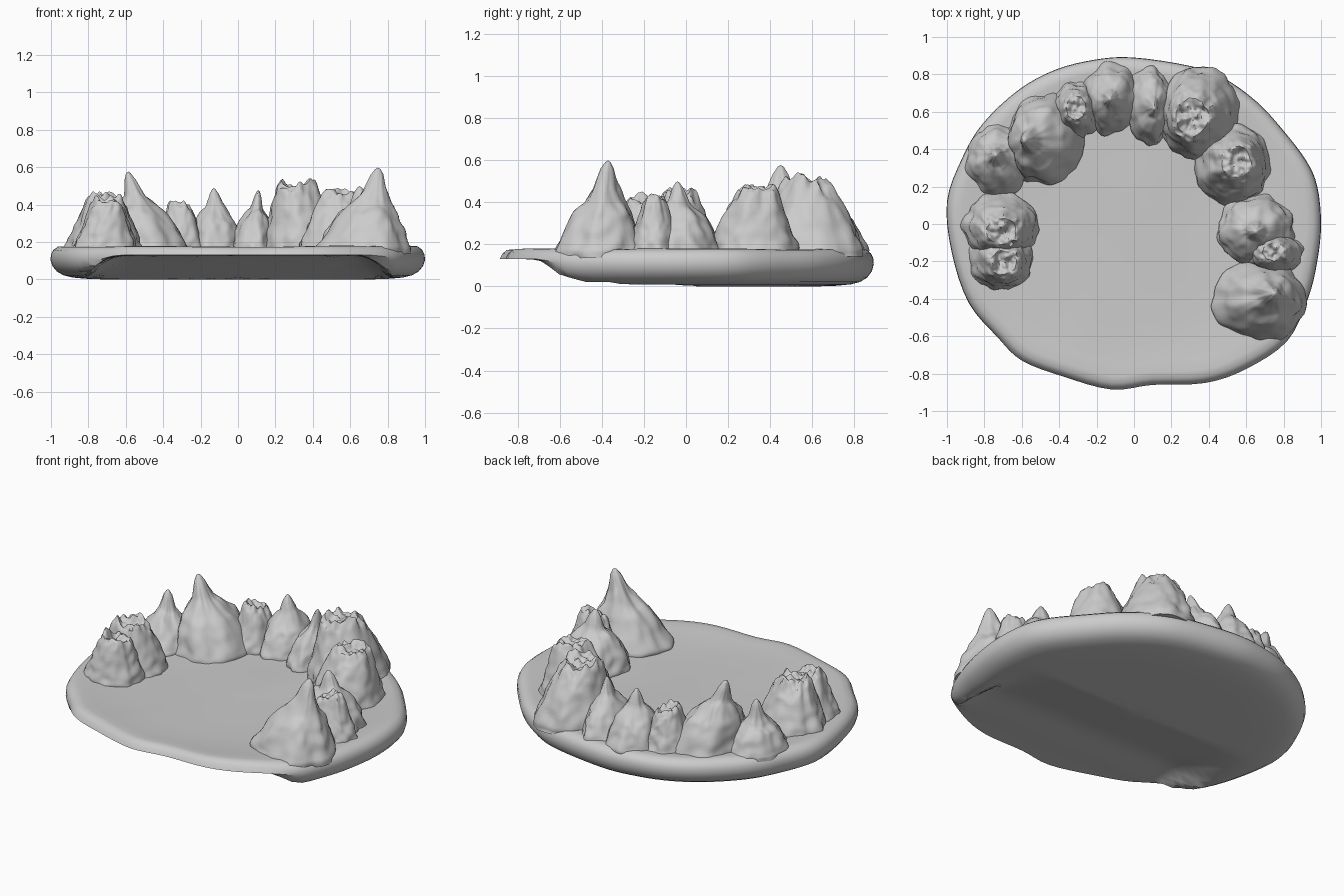
import bpy, bmesh, math
from mathutils import noise, Vector

if "Cube" in bpy.data.objects:
    bpy.data.objects.remove(bpy.data.objects["Cube"])


def clamp01(v):
    return max(0.0, min(1.0, v))


def smooth(a, b, v):
    t = clamp01((v - a) / (b - a))
    return t * t * (3 - 2 * t)


def sample(profile, steps):
    # linear resampling of (radius, height) pairs
    out = []
    for (r0, h0), (r1, h1) in zip(profile, profile[1:]):
        out += [(r0 + (r1 - r0) * i / steps, h0 + (h1 - h0) * i / steps) for i in range(steps)]
    return out


def loft(name, rings, first_pole=None, last_pole=None, angle=40):
    bm = bmesh.new()
    rows = [[bm.verts.new(p) for p in ring] for ring in rings]
    n = len(rows[0])
    for a, b in zip(rows, rows[1:]):
        for i in range(n):
            j = (i + 1) % n
            bm.faces.new((a[i], a[j], b[j], b[i]))
    for pole, row in ((first_pole, rows[0]), (last_pole, rows[-1])):
        if pole is not None:
            v = bm.verts.new(pole)
            for i in range(n):
                bm.faces.new((row[i], row[(i + 1) % n], v))
        else:
            bm.faces.new(row)
    bmesh.ops.recalc_face_normals(bm, faces=bm.faces)
    mesh = bpy.data.meshes.new(name)
    bm.to_mesh(mesh)
    bm.free()
    obj = bpy.data.objects.new(name, mesh)
    bpy.context.collection.objects.link(obj)
    bpy.ops.object.select_all(action='DESELECT')
    obj.select_set(True)
    bpy.context.view_layer.objects.active = obj
    bpy.ops.object.shade_smooth_by_angle(angle=math.radians(angle))
    return obj


# Base slab: irregular outline, rounded rim, thin lip at the front
outline = [(1, 0), (.98, .2), (.92, .34), (.79, .51), (.655, .655), (.48, .78), (.3, .845), (0, .89),
           (-.2, .88), (-.42, .825), (-.62, .715), (-.81, .535), (-.92, .35), (-1, .12), (-.975, -.15),
           (-.885, -.42), (-.73, -.605), (-.6, -.73), (-.38, -.815), (-.12, -.885), (.1, -.86),
           (.38, -.85), (.6, -.775), (.82, -.625), (.93, -.4), (.98, -.2)]
edge = []
for i in range(len(outline)):
    p = [Vector(outline[(i + k - 1) % len(outline)]) for k in range(4)]
    for s in range(4):
        t = s / 4
        edge.append(.5 * (2 * p[1] + (p[2] - p[0]) * t + (2 * p[0] - 5 * p[1] + 4 * p[2] - p[3]) * t * t
                          + (3 * p[1] - p[0] - 3 * p[2] + p[3]) * t ** 3))


def top_height(x, y, z):
    return z + .008 * noise.noise(Vector((x * 2, y * 2, 4)))


def under_height(x, y, z):
    rim = smooth(-.56, -.72, y)
    z = z + (max(z, .13) - z) * rim
    hollow = .125 * clamp01((.05 - y) / .48) * smooth(.88, .66, abs(x))
    return max(z, hollow)


rings = []
for s, z in [(.2, .157), (.4, .157), (.6, .159), (.75, .165), (.86, .173), (.92, .178), (.96, .176), (.985, .158)]:
    rings.append([(p.x * s, p.y * s, top_height(p.x * s, p.y * s, z)) for p in edge])
for s, z in [(.997, .135), (1, .105), (.99, .072), (.965, .042), (.93, .022), (.88, .01),
             (.8, .003), (.7, 0), (.6, 0), (.5, 0), (.4, 0), (.3, 0), (.2, 0), (.1, 0)]:
    rings.append([(p.x * s, p.y * s, under_height(p.x * s, p.y * s, z)) for p in edge])
loft("base_slab", rings, (0, 0, .157), (0, 0, .01))

# Mountain profiles: (radius fraction, height fraction)
PROFILES = {
    'peak': [(1, -.08), (1, 0), (.93, .1), (.8, .26), (.65, .41), (.44, .54), (.28, .7), (.14, .91), (.03, 1)],
    'shoulder': [(1, -.08), (1, 0), (.94, .11), (.84, .28), (.69, .44), (.5, .56), (.29, .69), (.15, .89), (.03, 1)],
    'crag': [(1, -.08), (1, 0), (.92, .17), (.79, .4), (.66, .63), (.53, .83), (.4, .94), (.22, .91), (.03, .9)],
}
BASE_Z = .17
SEGMENTS = 56


def mountain(index, cx, cy, rx, ry, top, px, py, kind):
    craggy = kind == 'crag'
    height = top - BASE_Z
    seed = index * 7.3
    rings = []
    for r, h in sample(PROFILES[kind], 4):
        k = clamp01(h)
        k = k if craggy else k ** 1.2
        mx, my = cx + (px - cx) * k, cy + (py - cy) * k
        ring = []
        for i in range(SEGMENTS):
            a = 2 * math.pi * i / SEGMENTS
            c, s = math.cos(a), math.sin(a)
            # rounded buttresses plus finer rock relief
            f = .97 + .08 * noise.noise(Vector((c * 1.6, s * 1.6, seed + h * 1.5)))
            f += .06 * abs(math.sin(a * 3.5 + seed)) * (1 - .5 * clamp01(h))
            f += .08 * noise.noise(Vector((c * 3.5, s * 3.5, seed + h * 6)))
            x, y = mx + rx * r * f * c, my + ry * r * f * s
            z = BASE_Z + h * height
            rough = smooth(.15, .7, h)
            q = Vector((x * 12, y * 12, seed))
            z += rough * noise.noise(q) * (.05 if craggy else .04 * smooth(1, .7, h))
            if craggy:
                z += smooth(.55, .9, h) * .03 * noise.noise(q * 2.6)
            ring.append((x, y, z))
        rings.append(ring)
    tip = sum((Vector(v) for v in rings[-1]), Vector()) / SEGMENTS
    tip.z += 0 if craggy else .008
    loft("craggy_mountain" if craggy else "peaked_mountain", rings, None, tip, 50)


# Mountain range: centre, radii, top height, summit position, profile
RANGE = [
    (-.71, -.01, .205, .175, .46, -.71, -.04, 'crag'),
    (-.71, -.19, .17, .16, .43, -.7, -.21, 'crag'),
    (-.725, .34, .17, .185, .47, -.74, .37, 'peak'),
    (-.48, .45, .205, .235, .58, -.59, .45, 'shoulder'),
    (-.31, .61, .13, .155, .42, -.31, .62, 'crag'),
    (-.12, .67, .155, .185, .49, -.13, .67, 'shoulder'),
    (.08, .635, .125, .205, .48, .11, .62, 'shoulder'),
    (.345, .595, .215, .255, .53, .31, .57, 'crag'),
    (.525, .315, .205, .21, .48, .55, .33, 'crag'),
    (.65, -.03, .21, .185, .50, .65, -.04, 'shoulder'),
    (.75, -.15, .155, .12, .43, .75, -.15, 'crag'),
    (.675, -.41, .24, .215, .60, .75, -.37, 'peak'),
]
for index, spec in enumerate(RANGE):
    mountain(index, *spec)
